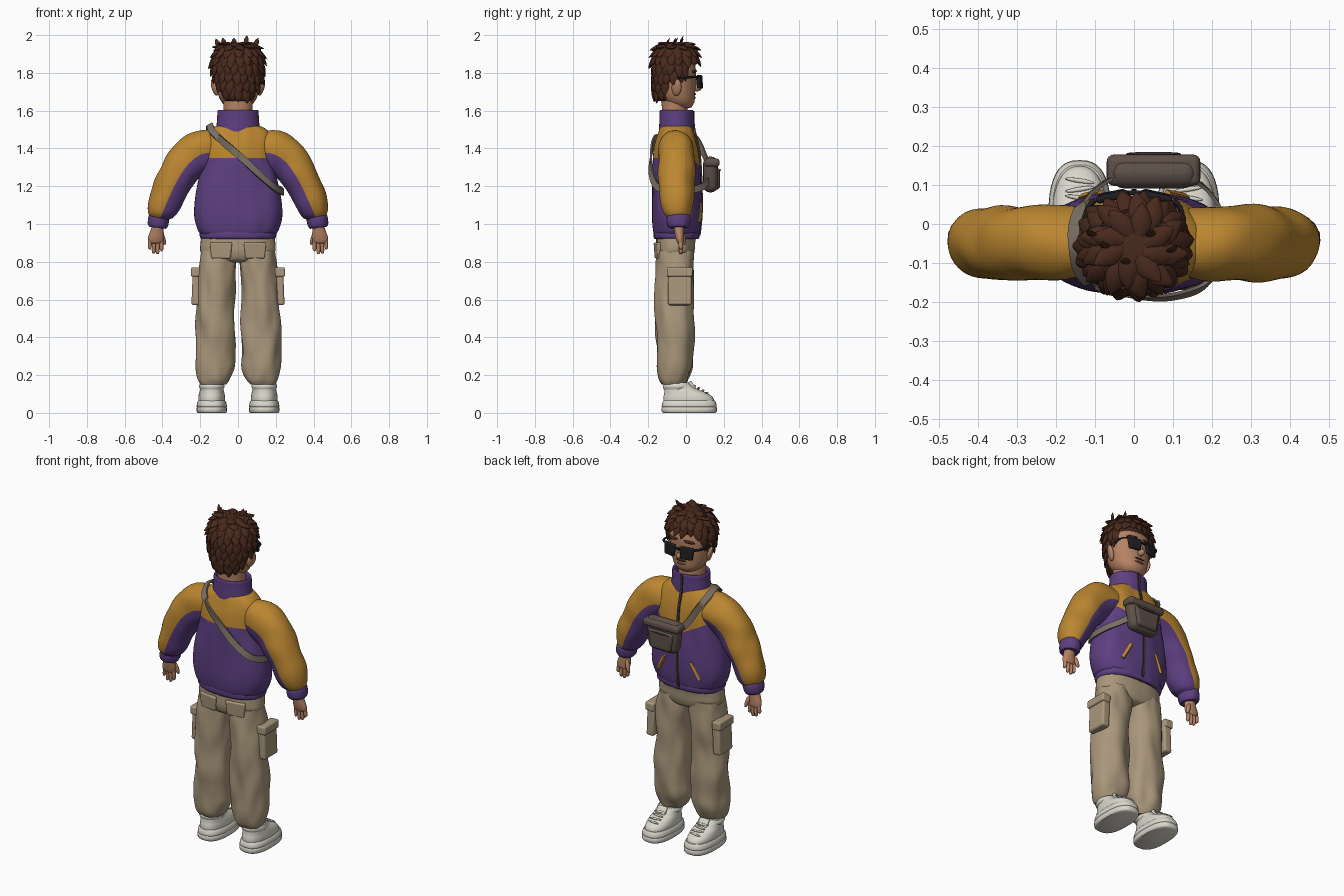
import bpy, bmesh, random
from math import sin, cos, pi, radians, sqrt
from mathutils import Vector as V, Matrix, noise

random.seed(4)
COL = dict(orange=(.50, .24, .03), purple=(.11, .05, .22), tan=(.40, .31, .20), white=(.70, .68, .60),
           hair=(.065, .022, .012), skin=(.47, .23, .13), bag=(.11, .08, .065), strap=(.19, .155, .125),
           black=(.012, .012, .014), lip=(.2, .07, .05), dark=(.05, .035, .03))


def mat(k):
    m = bpy.data.materials.get(k) or bpy.data.materials.new(k)
    m.diffuse_color = (*COL[k], 1)
    return m


def finish(name, bm, *cols):
    bmesh.ops.recalc_face_normals(bm, faces=bm.faces)
    me = bpy.data.meshes.new(name)
    bm.to_mesh(me)
    bm.free()
    for c in cols:
        me.materials.append(mat(c))
    ob = bpy.data.objects.new(name, me)
    bpy.context.collection.objects.link(ob)
    return ob


def spline(pts, k):
    """Smooth interpolation through tuples of any length"""
    if k < 2:
        return [tuple(p) for p in pts]
    out, n = [], len(pts)
    for i in range(n - 1):
        a, b, c, d = (pts[max(0, min(n - 1, i + o))] for o in (-1, 0, 1, 2))
        for s in range(k):
            t = s / k
            out.append(tuple(.5 * (2*q + (r-p)*t + (2*p-5*q+4*r-w)*t*t + (3*q-p-3*r+w)*t**3)
                             for p, q, r, w in zip(a, b, c, d)))
    return out + [tuple(pts[-1])]


def loft(name, rings, *cols, k=5, n=40, e=2.0, fold=0, freq=(14, 14, 5), bend=False, pick=None, cuts=()):
    """Skin of superellipse rings (x, y, z, rx, ry); bend makes rings follow the path"""
    bm, rows, rs = bmesh.new(), [], spline(rings, k)
    for i, (x, y, z, rx, ry) in enumerate(rs):
        u = V((1, 0, 0))
        if bend:
            t = V(rs[min(i + 1, len(rs) - 1)][:3]) - V(rs[max(i - 1, 0)][:3])
            u = V((0, 1, 0)).cross(t).normalized()
        row = []
        for j in range(n):
            c, s = cos(2*pi*j/n), sin(2*pi*j/n)
            d = u * (rx * abs(c)**(2/e) * (1 if c > 0 else -1)) + V((0, ry * abs(s)**(2/e) * (1 if s > 0 else -1), 0))
            p = V((x, y, z)) + d
            if fold:
                p += d.normalized() * fold * noise.noise(V(a*b for a, b in zip(p, freq)))
            row.append(bm.verts.new(p))
        rows.append(row)
    for a, b in zip(rows, rows[1:]):
        for j in range(n):
            f = bm.faces.new((a[j], a[(j+1) % n], b[(j+1) % n], b[j]))
            if pick:
                f.material_index = pick(f.calc_center_median(), cos(2*pi*(j+.5)/n))
    bm.faces.new(rows[0])
    bm.faces.new(rows[-1])
    for co, no in cuts:
        bmesh.ops.bisect_plane(bm, geom=bm.verts[:] + bm.edges[:] + bm.faces[:], plane_co=co, plane_no=no)
    if cuts:
        for f in bm.faces:
            f.material_index = pick(f.calc_center_median(), 0)
    return finish(name, bm, *cols)


def ball(name, loc, r, col, rot=(0, 0, 0)):
    bm = bmesh.new()
    bmesh.ops.create_uvsphere(bm, u_segments=20, v_segments=12, radius=1)
    bm.transform(Matrix.Diagonal((*r, 1)))
    ob = finish(name, bm, col)
    ob.location, ob.rotation_euler = loc, rot
    return ob


def box(name, loc, size, col, bevel=.01, rot=(0, 0, 0), taper=1):
    bm = bmesh.new()
    bmesh.ops.create_cube(bm, size=1)
    for v in bm.verts:
        if v.co.z < 0:
            v.co.x *= taper
    bm.transform(Matrix.Diagonal((*size, 1)))
    ob = finish(name, bm, col)
    ob.location, ob.rotation_euler = loc, rot
    m = ob.modifiers.new('bevel', 'BEVEL')
    m.width, m.segments = bevel, 4
    return ob


def ribbon(name, pts, w, th, col, k=8, axis=(0, -.05)):
    """Flat band along a path, its face turned away from the body axis"""
    bm, rows, ps = bmesh.new(), [], [V(p) for p in spline(pts, k)]
    for i, p in enumerate(ps):
        t = (ps[min(i+1, len(ps)-1)] - ps[max(i-1, 0)]).normalized()
        o = V((p.x - axis[0], p.y - axis[1], .25 if p.z > 1.46 else 0))
        o = (o - t * o.dot(t)).normalized()
        s = t.cross(o)
        rows.append([bm.verts.new(p + s*a*w/2 + o*b*th/2) for a, b in ((-1, -1), (1, -1), (1, 1), (-1, 1))])
    for a, b in zip(rows, rows[1:]):
        for j in range(4):
            bm.faces.new((a[j], a[(j+1) % 4], b[(j+1) % 4], b[j]))
    bm.faces.new(rows[0])
    bm.faces.new(rows[-1])
    return finish(name, bm, col)


# Jacket: body with two-colour yoke, hem, collar, front zip
CY = -.05
yoke = lambda c, a: int(c.z > (1.35 if c.y < CY else 1.26 + .5*abs(c.x)))
loft('jacket_body', [(0, CY, .945, .195, .118), (0, CY, .97, .215, .125), (0, CY, 1.04, .235, .131),
     (0, CY, 1.15, .226, .132), (0, CY, 1.3, .197, .127), (0, CY, 1.40, .19, .117), (0, CY, 1.47, .175, .10),
     (0, CY, 1.51, .135, .085), (0, CY, 1.525, .09, .07)], 'purple', 'orange', n=64, e=2.4, fold=.008, pick=yoke,
     cuts=[((0, 0, 1.35), (0, 0, 1)), ((0, 0, 1.26), (.5, 0, -1)), ((0, 0, 1.26), (.5, 0, 1))])
loft('jacket_hem', [(0, CY, .92, .19, .112), (0, CY, .93, .2, .12), (0, CY, .95, .202, .122), (0, CY, .965, .195, .118)],
     'purple', n=72, e=2.4, fold=.004, freq=(40, 40, 2))
loft('collar', [(0, CY, 1.49, .12, .092), (0, CY, 1.52, .114, .092), (0, CY, 1.57, .11, .09), (0, CY, 1.595, .109, .09),
     (0, CY, 1.603, .103, .085), (0, CY, 1.595, .095, .078), (0, CY, 1.56, .09, .075)], 'purple', k=3)
ribbon('front_zip', [(0, .073, .94), (0, .084, 1.04), (0, .085, 1.15), (0, .08, 1.3), (0, .07, 1.4), (0, .054, 1.47),
                     (0, .043, 1.52), (0, .041, 1.598)], .014, .008, 'dark', k=3)
for s in (-1, 1):
    front = lambda x, r=.232: CY + .134 * (1 - (x/r)**2.4)**(1/2.4)
    ribbon('pocket_zip', [(s*x, front(x), z) for x, z in ((.085, 1.11), (.11, 1.06), (.135, 1.01))], .016, .014, 'orange', k=3)

    # Sleeves and cuffs
    loft('sleeve', [(s*.09, CY, 1.39, .09, .08), (s*.19, CY, 1.385, .114, .097), (s*.27, CY, 1.33, .112, .097),
         (s*.33, CY, 1.24, .096, .096), (s*.382, CY, 1.13, .088, .09), (s*.41, CY+.005, 1.06, .073, .078),
         (s*.418, CY+.01, 1.03, .05, .058)], 'orange', 'purple', n=48, bend=True, fold=.01, freq=(9, 9, 9),
         pick=lambda c, a: int(a * s > .1))
    loft('cuff', [(s*.415, -.04, 1.045, .05, .058), (s*.419, -.04, 1.03, .056, .064), (s*.424, -.04, .995, .054, .06),
         (s*.426, -.04, .98, .045, .05)], 'purple', k=3, n=60, bend=True, fold=.003, freq=(60, 60, 2))

    # Hands
    loft('palm', [(s*.424, -.04, 1.0, .03, .028), (s*.428, -.037, .97, .034, .026), (s*.434, -.033, .93, .042, .023),
         (s*.436, -.03, .905, .038, .018), (s*.436, -.03, .897, .02, .01)], 'skin', n=24)
    for i in range(4):
        x, l = .405 + i*.02, (.055, .07, .066, .045)[i]
        loft('finger', [(s*x, -.03, .92, .009, .011), (s*x, -.028, .90, .0105, .0125),
             (s*(x+.001*i), -.027, .92 - l, .0095, .011), (s*(x+.001*i), -.03, .91 - l, .003, .004)], 'skin', k=3, n=12)
    ball('thumb', (s*.397, -.015, .925), (.012, .013, .038), 'skin', (.15, s*.3, 0))

    # Trouser legs with cargo and seat pockets
    loft('trouser_leg', [(s*.1, -.055, .86, .09, .095), (s*.106, -.058, .78, .1, .1), (s*.117, -.06, .62, .1, .1),
         (s*.122, -.06, .45, .103, .095), (s*.122, -.06, .32, .103, .093), (s*.122, -.06, .24, .102, .09),
         (s*.128, -.065, .18, .085, .075), (s*.132, -.065, .15, .065, .062)],
         'tan', n=48, e=2.2, k=7, fold=.016, freq=(15, 15, 6))
    box('cargo_pocket', (s*.218, -.033, .66), (.05, .125, .18), 'tan', .012, (0, s*-.04, 0))
    box('cargo_flap', (s*.221, -.033, .745), (.057, .137, .05), 'tan', .01, (0, s*-.04, 0))
    box('seat_pocket', (s*.09, -.15, .86), (.12, .022, .085), 'tan', .008, (.06, 0, s*.16), .85)

    # Shoes
    X = s * .139
    loft('sole', [(X, .017, 0, .074, .138), (X, .017, .008, .08, .146), (X, .017, .028, .08, .146), (X, .017, .032, .077, .143),
         (X, .017, .036, .08, .146), (X, .017, .055, .077, .142), (X, .017, .066, .07, .135)], 'white', k=2, e=2.6)
    loft('shoe_upper', [(X, .015, .05, .07, .134), (X, .012, .08, .071, .132), (X, -.002, .105, .067, .113),
         (X, -.025, .125, .062, .088), (X, -.04, .145, .059, .072), (X, -.045, .16, .052, .062)], 'white', e=2.3)
    box('shoe_tongue', (X, .032, .147), (.06, .018, .05), 'white', .008, (.6, 0, 0))
    loft('heel_collar', [(X, -.048, .125, .062, .07), (X, -.048, .14, .068, .075), (X, -.048, .155, .062, .069)], 'white', k=4)
    for i in range(4):
        ball('lace', (X, .045 + .022*i, .142 - .012*i), (.038, .006, .006), 'white', (0, 0, .15 * (-1)**i))

loft('trouser_hips', [(0, -.057, .795, .06, .05), (0, -.057, .81, .15, .085), (0, -.057, .85, .194, .1),
     (0, -.055, .90, .196, .103), (0, -.05, .95, .188, .108)], 'tan', n=48, e=2.5, fold=.006)

# Head, neck, face
loft('neck', [(0, -.06, 1.53, .08, .07), (0, -.06, 1.6, .077, .068), (0, -.06, 1.68, .08, .07)], 'skin')
loft('head', [(0, -.022, 1.612, .03, .03), (0, -.025, 1.618, .055, .053), (0, -.035, 1.645, .086, .079), (0, -.05, 1.69, .107, .098),
     (0, -.055, 1.76, .119, .107), (0, -.058, 1.83, .122, .108), (0, -.06, 1.9, .095, .085), (0, -.06, 1.935, .03, .03)],
     'skin', e=2.15)
ball('nose', (0, .058, 1.722), (.017, .025, .02), 'skin')
ball('nose_bridge', (0, .05, 1.75), (.012, .018, .035), 'skin', (.3, 0, 0))
ball('mouth', (0, .045, 1.668), (.03, .007, .006), 'lip')
ball('moustache', (0, .047, 1.688), (.034, .006, .005), 'hair')
for s in (-1, 1):
    ball('ear', (s*.124, -.05, 1.723), (.014, .027, .046), 'skin', (-.15, s*.25, s*-.35))
    ball('brow', (s*.052, .045, 1.808), (.034, .01, .008), 'hair', (0, s*.1, s*-.25))
    # Sunglasses
    box('lens', (s*.056, .072, 1.752), (.088, .02, .072), 'black', .009, (.08, 0, s*-.22), .8)
    ribbon('temple_arm', [(s*.1, .062, 1.778), (s*.122, .03, 1.778), (s*.126, -.055, 1.77)], .012, .008, 'black', k=4)
box('glasses_bridge', (0, .08, 1.77), (.035, .012, .012), 'black', .004)

# Hair: cap plus overlapping tapered locks
loft('hair_cap', [(0, -.105, 1.65, .05, .05), (0, -.1, 1.67, .08, .064), (0, -.092, 1.73, .106, .076), (0, -.08, 1.80, .128, .09),
     (0, -.057, 1.87, .131, .113), (0, -.057, 1.92, .113, .098), (0, -.057, 1.95, .07, .06), (0, -.057, 1.957, .02, .02)], 'hair')
hair = bmesh.new()


def lock(p, d, nrm, length, w, curl):
    d = d.normalized()
    side = d.cross(nrm).normalized()
    up = side.cross(d)
    rows = []
    for t, f in ((0, .5), (.22, .9), (.48, 1), (.75, .68), (.92, .3), (1, .03)):
        c = p + d*length*t + up*curl*t*t
        rows.append([hair.verts.new(c + side*cos(a*pi/4)*w*f/2 + up*sin(a*pi/4)*w*f*.22) for a in range(8)])
    for a, b in zip(rows, rows[1:]):
        for j in range(8):
            hair.faces.new((a[j], a[(j+1) % 8], b[(j+1) % 8], b[j]))
    hair.faces.new(rows[0])
    hair.faces.new(rows[-1])


# rows: root height, radii, half sector measured from the back, count, length, curl
for r, (z, rx, ry, half, cnt, ln, cu) in enumerate(((1.72, .10, .115, 42, 5, .075, -.012), (1.765, .115, .115, 60, 7, .075, 0),
        (1.81, .126, .115, 80, 10, .075, .003), (1.855, .131, .115, 115, 14, .075, .006), (1.90, .122, .11, 135, 15, .075, .012),
        (1.935, .098, .09, 172, 15, .075, .016))):
    for i in range(cnt):
        a = radians(-90 + half * (2*(i + .5*(r % 2 == 0)*.4)/(cnt-1) - 1) + random.uniform(-4, 4))
        out = V((cos(a), sin(a), 0))
        tilt = .12 if z < 1.88 else .12 + (z - 1.88) * 9
        lock(V((rx*out.x, -.055 + ry*out.y, z)), V((0, 0, -1)) + out*tilt, out + V((0, 0, tilt)),
             ln * random.uniform(.9, 1.15), .05, cu)
# fringe over the forehead and sideburns
for i in range(9):
    a = radians(90 + (i - 4) * 15)
    out = V((cos(a), sin(a), 0))
    lock(V((.105*out.x, -.055 + .085*out.y, 1.925)), out*.55 + V((random.uniform(-.2, .3), 0, -.85)), out + V((0, 0, .5)),
         random.uniform(.085, .115), .052, -.006)
for s in (-1, 1):
    for y, z in ((-.01, 1.84), (-.03, 1.83)):
        lock(V((s*.122, y, z)), V((0, .1, -1)), V((s, 0, 0)), .085, .04, .002)
# crown swirl and flicked tips
for cnt, rad, z, rise, ln in ((8, .03, 1.952, -.05, .085), (10, .06, 1.945, -.25, .085)):
    for i in range(cnt):
        a = 2*pi*(i + random.uniform(0, .4))/cnt
        out = V((cos(a), sin(a), 0))
        lock(V((rad*out.x, -.057 + rad*out.y, z)), out + V((-out.y*.5, out.x*.5, rise)), V((0, 0, 1)), ln, .055, random.uniform(-.01, .012))
for x, y, l in ((.04, -.03, .05), (-.07, -.06, .045), (.09, -.07, .05), (-.02, -.1, .035), (-.1, -.03, .05)):
    lock(V((x, y, 1.952 - 1.6*x*x)), V((x*4, .1, 1)), V((0, 1, 0)), l, .026, .012)
finish('hair_locks', hair, 'hair')

# Cross-body bag and strap
box('bag_body', (.05, .13, 1.262), (.23, .078, .19), 'bag', .036, (0, 0, 0), .8)
box('bag_front_pocket', (.05, .16, 1.24), (.17, .04, .115), 'bag', .018, (0, 0, 0), .8)
box('bag_flap', (.05, .138, 1.325), (.24, .08, .045), 'bag', .018)
ball('bag_zip', (.05, .181, 1.285), (.07, .004, .004), 'dark')
ribbon('strap', [(-.06, .115, 1.325), (-.09, .095, 1.37), (-.125, .06, 1.44), (-.15, .0, 1.5), (-.15, -.06, 1.525),
                 (-.135, -.125, 1.49), (-.08, -.17, 1.435), (.02, -.187, 1.35), (.11, -.184, 1.265), (.19, -.15, 1.195),
                 (.237, -.06, 1.17), (.225, .03, 1.18), (.185, .09, 1.2), (.14, .12, 1.23)], .036, .009, 'strap')

bpy.ops.object.select_all(action='SELECT')
bpy.context.view_layer.objects.active = bpy.data.objects['jacket_body']
bpy.ops.object.shade_smooth_by_angle(angle=radians(42))
